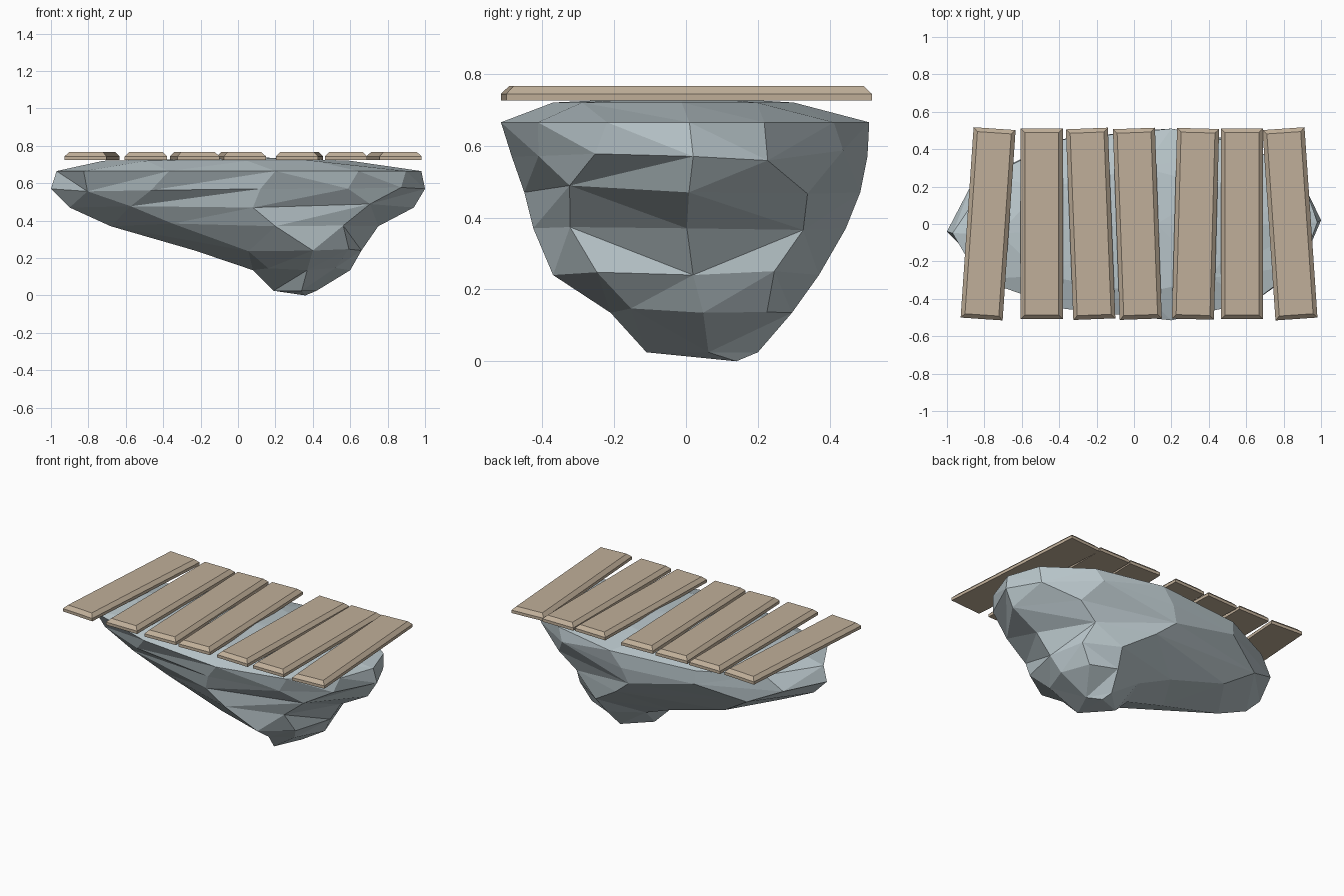
import bpy, bmesh, math, random
from mathutils import Matrix

if "Cube" in bpy.data.objects:
    bpy.data.objects.remove(bpy.data.objects["Cube"])

random.seed(7)


def material(name, rgb):
    m = bpy.data.materials.new(name)
    m.diffuse_color = (*rgb, 1)
    m.use_nodes = True
    m.node_tree.nodes["Principled BSDF"].inputs["Base Color"].default_value = m.diffuse_color
    return m


def finish(bm, name, mat):
    bmesh.ops.recalc_face_normals(bm, faces=bm.faces[:])
    mesh = bpy.data.meshes.new(name)
    bm.to_mesh(mesh)
    bm.free()
    mesh.materials.append(mat)
    ob = bpy.data.objects.new(name, mesh)
    bpy.context.collection.objects.link(ob)
    return ob


stone = material("stone", (0.49, 0.57, 0.60))
wood = material("wood", (0.53, 0.43, 0.32))

# Rock: egg-shaped rings from top to bottom
# (z, sides, x min, x max, x of widest point, y min, y max, y of side tips,
#  pinch of the front left quarter)
RINGS = [
    (0.720, 8, -0.72, 0.60, 0.05, -0.37, 0.30, -0.03, 1.0),
    (0.665, 12, -0.97, 0.98, 0.20, -0.515, 0.51, -0.02, 1.0),
    (0.570, 12, -1.00, 1.00, 0.12, -0.485, 0.505, -0.01, 1.15),
    (0.470, 8, -0.90, 0.94, 0.08, -0.45, 0.485, -0.02, 1.4),
    (0.370, 8, -0.68, 0.75, 0.20, -0.425, 0.445, -0.02, 1.5),
    (0.240, 8, -0.23, 0.66, 0.40, -0.37, 0.37, 0.00, 1.4),
    (0.135, 8, 0.08, 0.60, 0.37, -0.21, 0.295, 0.03, 1.0),
    (0.025, 4, 0.19, 0.42, 0.34, -0.11, 0.20, 0.05, 1.0),
]


def ring(bm, z, n, x0, x1, px, y0, y1, py, pinch):
    verts = []
    for i in range(n):
        a = 2 * math.pi * i / n
        j = 0.0
        # roughen every corner except the four extremes
        if (4 * i) % n:
            a += random.uniform(-0.1, 0.1)
            j = random.uniform(-0.02, 0.03)
        c, s = math.cos(a) * (1 + j), math.sin(a) * (1 + j)
        if c < -0.01 and s < -0.01:
            c, s = -abs(c) ** pinch, -abs(s) ** pinch
        x = px + c * (x1 - px if c > 0 else px - x0)
        y = py + s * (y1 - py if s > 0 else py - y0)
        tilt = 0.03 * x * (1 - abs(s))
        dz = 0.8 * j if z < 0.6 else 0
        verts.append(bm.verts.new((x, y + tilt, z + dz)))
    return verts


def bridge(bm, A, B):
    n, m, i, j = len(A), len(B), 0, 0
    while i < n or j < m:
        step_a = (i + 1) / n + random.uniform(-0.01, 0.01) < (j + 1) / m
        if j == m or (i < n and step_a):
            bm.faces.new((A[i % n], A[(i + 1) % n], B[j % m]))
            i += 1
        else:
            bm.faces.new((A[i % n], B[(j + 1) % m], B[j % m]))
            j += 1


def cap(bm, loop, point):
    tip = bm.verts.new(point)
    for k in range(len(loop)):
        bm.faces.new((loop[k], loop[(k + 1) % len(loop)], tip))


bm = bmesh.new()
loops = [ring(bm, *r) for r in RINGS]
for a, b in zip(loops, loops[1:]):
    bridge(bm, a, b)
cap(bm, loops[0], (0.12, 0.0, 0.738))
cap(bm, loops[-1], (0.36, 0.14, 0.0))
finish(bm, "rock", stone)


# Planks: flat boards with a chamfered upper edge
def plank(name, x, angle, width=0.225, length=1.02, chamfer=0.022):
    bm = bmesh.new()
    bmesh.ops.create_cube(bm, size=1)
    bmesh.ops.transform(bm, verts=bm.verts[:],
                        matrix=Matrix.Diagonal((width, length, 0.041, 1)))
    top = [e for e in bm.edges if all(v.co.z > 0 for v in e.verts)]
    bmesh.ops.bevel(bm, geom=top, offset=chamfer, segments=1,
                    affect='EDGES', profile=0.5)
    ob = finish(bm, name, wood)
    ob.location = (x, 0.001, 0.7455)
    ob.rotation_euler.z = angle


# (centre x, turn about z)
BOARDS = [(-0.78, -0.068), (-0.493, 0), (-0.232, 0.039), (0.018, 0.036),
          (0.329, -0.027), (0.577, 0), (0.834, 0.068)]
for k, (x, angle) in enumerate(BOARDS):
    plank(f"plank_{k + 1}", x, angle)
